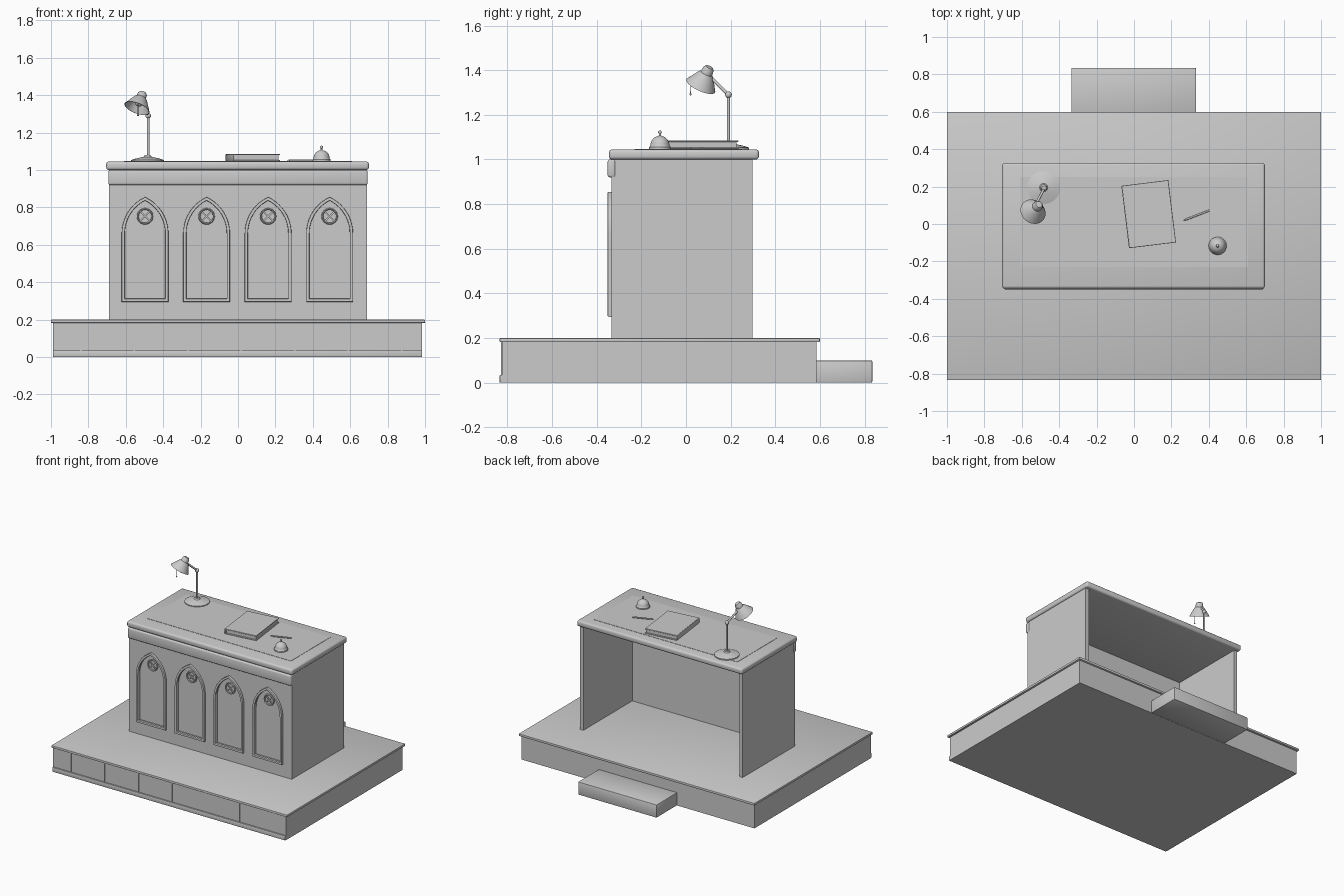
import bpy, bmesh, math
from mathutils import Vector, Matrix

if "Cube" in bpy.data.objects:
    bpy.data.objects.remove(bpy.data.objects["Cube"])

grey = bpy.data.materials.new("plain grey")
grey.diffuse_color = (0.6, 0.6, 0.6, 1)
grey.use_nodes = True
grey.node_tree.nodes["Principled BSDF"].inputs["Base Color"].default_value = grey.diffuse_color


def finish(ob, smooth=True):
    ob.data.materials.append(grey)
    bpy.ops.object.select_all(action='DESELECT')
    ob.select_set(True)
    bpy.context.view_layer.objects.active = ob
    if ob.type == 'CURVE':
        bpy.ops.object.convert(target='MESH')
    if smooth:
        bpy.ops.object.shade_smooth_by_angle(angle=math.radians(35))
    return bpy.context.object


def mesh_object(name, bm, smooth=True):
    bmesh.ops.recalc_face_normals(bm, faces=bm.faces)
    me = bpy.data.meshes.new(name)
    bm.to_mesh(me)
    bm.free()
    ob = bpy.data.objects.new(name, me)
    bpy.context.collection.objects.link(ob)
    return finish(ob, smooth)


def box(name, x, y, z, bevel=0, segments=2, turn=None):
    """Box from (min, max) ranges, optionally bevelled and turned about its centre."""
    bm = bmesh.new()
    bmesh.ops.create_cube(bm, size=1)
    size = [r[1] - r[0] for r in (x, y, z)]
    bmesh.ops.scale(bm, vec=size, verts=bm.verts)
    if bevel:
        bmesh.ops.bevel(bm, geom=bm.edges[:], offset=bevel, segments=segments,
                        profile=0.5, affect='EDGES')
    ob = mesh_object(name, bm)
    ob.location = [(r[0] + r[1]) / 2 for r in (x, y, z)]
    if turn is not None:
        ob.rotation_euler = turn
    return ob


def lathe(name, profile, origin, axis=(0, 0, 1), steps=32):
    """Spin (radius, height) points about an axis."""
    bm = bmesh.new()
    vs = [bm.verts.new((r, 0, h)) for r, h in profile]
    es = [bm.edges.new(p) for p in zip(vs, vs[1:])]
    bmesh.ops.spin(bm, geom=vs + es, cent=(0, 0, 0), axis=(0, 0, 1),
                   angle=2 * math.pi, steps=steps)
    bmesh.ops.remove_doubles(bm, verts=bm.verts, dist=1e-5)
    ob = mesh_object(name, bm)
    ob.matrix_world = (Matrix.Translation(origin) @
                       Vector(axis).to_track_quat('Z', 'Y').to_matrix().to_4x4())
    return ob


def rod(name, a, b, r, steps=12):
    a, b = Vector(a), Vector(b)
    d = b - a
    return lathe(name, [(0, 0), (r, 0), (r, d.length), (0, d.length)], a, d, steps)


def ball(name, centre, r):
    pts = [(r * math.sin(math.pi * i / 8), -r * math.cos(math.pi * i / 8)) for i in range(9)]
    return lathe(name, pts, centre, steps=16)


def plate(name, loops, y, thick, bevel=0):
    """Upright plate in the xz plane; inner loops become holes."""
    cu = bpy.data.curves.new(name, 'CURVE')
    cu.dimensions, cu.fill_mode = '2D', 'BOTH'
    cu.extrude, cu.bevel_depth, cu.bevel_resolution = thick / 2 - bevel, bevel, 1
    cu.offset = -bevel
    for loop in loops:
        sp = cu.splines.new('POLY')
        sp.points.add(len(loop) - 1)
        for p, (u, v) in zip(sp.points, loop):
            p.co = (u, v, 0, 1)
        sp.use_cyclic_u = True
    ob = bpy.data.objects.new(name, cu)
    bpy.context.collection.objects.link(ob)
    ob.location.y = y
    ob.rotation_euler.x = math.pi / 2
    return finish(ob)


def arch(cx, inset=0.0, half=0.125, bottom=0.295, spring=0.66, rise=0.195, n=10):
    """Outline of a pointed arch, shrunk evenly by inset."""
    big = (half ** 2 + rise ** 2) / (2 * half)
    c, r = big - half, big - inset
    top = math.acos(c / r)
    right = [(r * math.cos(top * i / n) - c, spring + r * math.sin(top * i / n))
             for i in range(n + 1)]
    pts = [(half - inset, bottom + inset)] + right
    pts += [(-u, v) for u, v in reversed(pts[:-1])]
    return [(cx + u, v) for u, v in pts]


# platform, front trim and rear step
box("platform_body", (-0.99, 0.985), (-0.825, 0.585), (0, 0.182))
box("platform_top", (-1, 1), (-0.835, 0.6), (0.182, 0.2), 0.004)
box("platform_skirting", (-0.99, 0.985), (-0.835, -0.82), (0, 0.035), 0.003)
for i in range(7):
    x = -0.84 + 0.286 * i
    box("platform_batten", (x - 0.004, x + 0.004), (-0.829, -0.82), (0.035, 0.182))
box("rear_step", (-0.335, 0.332), (0.582, 0.835), (0, 0.1), 0.006)

# desk carcass, open at the back
for s in (-1, 1):
    box("side_panel", sorted((s * 0.69, s * 0.662)), (-0.32, 0.298), (0.2, 1.0))
box("inner_front_panel", (-0.665, 0.665), (-0.318, -0.295), (0.2, 1.0))
box("desk_top", (-0.705, 0.7), (-0.345, 0.327), (1.0, 1.045), 0.014, 3)
box("frieze", (-0.693, 0.693), (-0.351, -0.315), (0.92, 1.0), 0.01, 3)
box("desk_mat", (-0.61, 0.61), (-0.23, 0.25), (1.044, 1.047))

# front face with four arched recesses
centres = [-0.497 + 0.329 * i for i in range(4)]
outer = [(-0.69, 0.2), (0.69, 0.2), (0.69, 0.995), (-0.69, 0.995)]
plate("front_panel", [outer] + [arch(c, 0.012) for c in centres], -0.3255, 0.015)
for c in centres:
    plate("arch_frame", [arch(c), arch(c, 0.017)], -0.341, 0.02, 0.004)
    # roundel with crossed bars in each arch head
    ring = [(0.039 + 0.005 * math.cos(t * math.pi / 4),
             0.007 * math.sin(t * math.pi / 4)) for t in range(9)]
    lathe("roundel_ring", ring, (c, -0.323, 0.752), (0, -1, 0), 24)
    for a in (-1, 1):
        box("roundel_bar", (c - 0.037, c + 0.037), (-0.327, -0.317), (0.748, 0.756),
            turn=(0, a * math.pi / 4, 0))

# desk lamp
lathe("lamp_base", [(0, 0), (0.088, 0), (0.088, 0.008), (0.06, 0.017), (0.022, 0.025),
                    (0.016, 0.034), (0, 0.034)], (-0.483, 0.195, 1.045))
elbow, head = Vector((-0.48, 0.19, 1.29)), Vector((-0.525, 0.105, 1.375))
rod("lamp_post", (-0.48, 0.19, 1.06), elbow, 0.007)
ball("lamp_joint", elbow, 0.015)
rod("lamp_arm", elbow, head, 0.007)
aim = Vector((-0.05, -0.06, -0.13)).normalized()
mouth = Vector((-0.54, 0.066, 1.33))
lathe("lamp_shade", [(0, -0.1), (0.018, -0.098), (0.025, -0.088), (0.027, -0.066),
                     (0.036, -0.058), (0.071, 0), (0.068, 0.001), (0.033, -0.055),
                     (0, -0.06)], mouth, aim)
ball("lamp_bulb", mouth - aim * 0.035, 0.022)
rod("pull_cord", (-0.535, 0.024, 1.355), (-0.535, 0.02, 1.295), 0.0018, 6)
ball("pull_bead", (-0.535, 0.02, 1.292), 0.005)

# closed book, slightly turned
turn = Matrix.Translation((0.08, 0.053, 0)) @ Matrix.Rotation(math.radians(7), 4, 'Z')
book = [box("book_cover", (-0.125, 0.125), (-0.168, 0.168), z, 0.0015, 1)
        for z in ((1.047, 1.053), (1.079, 1.085))]
book.append(box("book_pages", (-0.118, 0.118), (-0.16, 0.16), (1.052, 1.08)))
book.append(box("book_spine", (-0.128, -0.116), (-0.168, 0.168), (1.047, 1.085), 0.005))
for part in book:
    part.matrix_world = turn @ Matrix.Translation(part.location)

# pen
tip, end = Vector((0.262, 0.018, 1.052)), Vector((0.402, 0.072, 1.052))
rod("pen_body", tip.lerp(end, 0.12), end, 0.005)
lathe("pen_tip", [(0, 0), (0.005, 0.018)], tip, end - tip, 12)

# counter bell
dome = [(0.043 * math.cos(i * math.pi / 16), 0.016 + 0.044 * math.sin(i * math.pi / 16))
        for i in range(8)]
lathe("bell", [(0, 0), (0.048, 0), (0.048, 0.01), (0.043, 0.016)] + dome[1:]
      + [(0.005, 0.062), (0.005, 0.072), (0, 0.072)], (0.447, -0.117, 1.046))
ball("bell_button", (0.447, -0.117, 1.122), 0.008)
